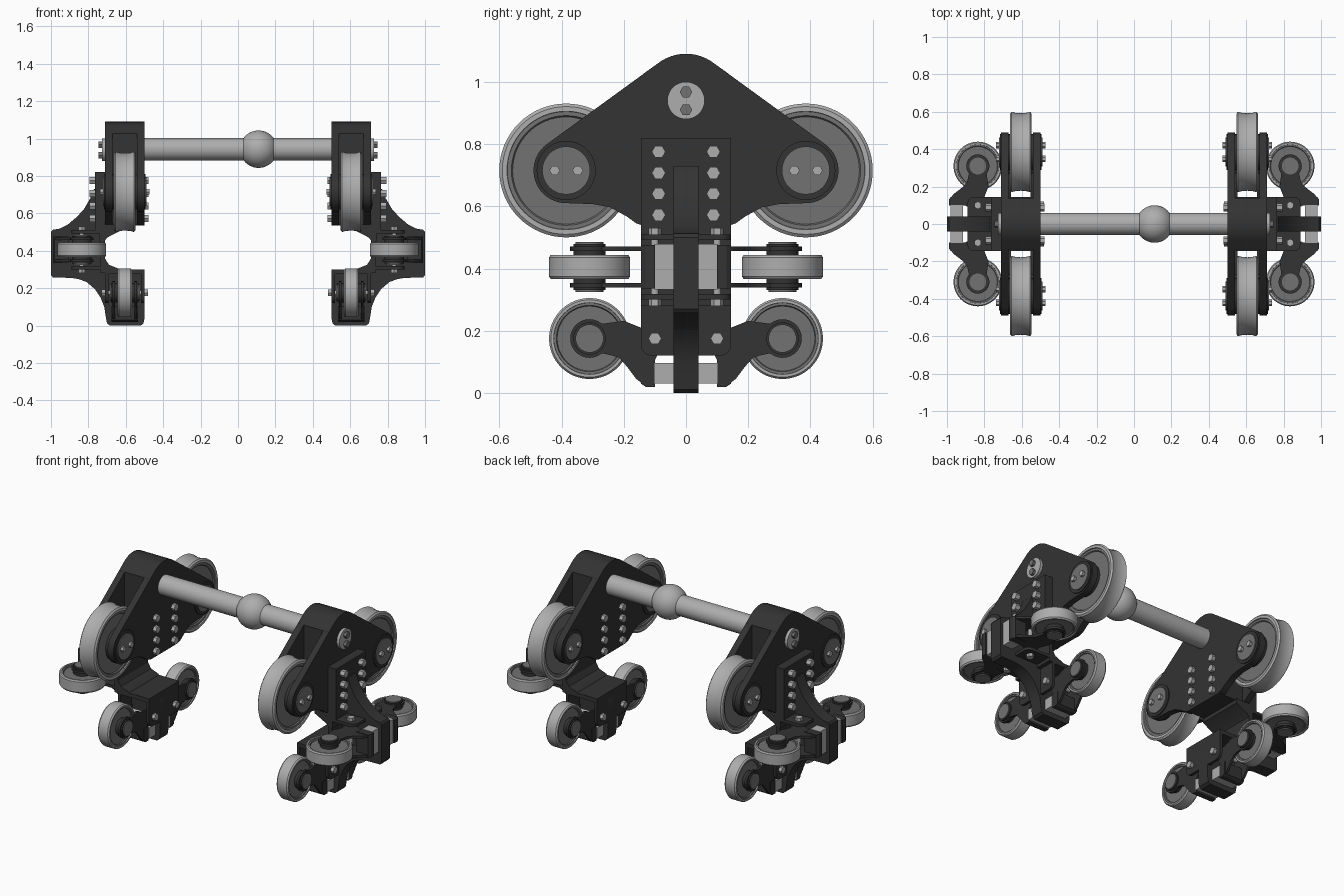
import bpy, bmesh, math
from mathutils import Vector

if "Cube" in bpy.data.objects:
    bpy.data.objects.remove(bpy.data.objects["Cube"])

COLOURS = [("black_steel", 0.033), ("mid_grey", 0.17), ("light_metal", 0.42)]
BLACK, MID, LIGHT = 0, 1, 2
mats = []
for n, c in COLOURS:
    m = bpy.data.materials.new(n)
    m.diffuse_color = (c, c, c, 1)
    m.use_nodes = True
    m.node_tree.nodes["Principled BSDF"].inputs["Base Color"].default_value = m.diffuse_color
    mats.append(m)

parts = {}


def bm_for(name):
    return parts.setdefault(name, bmesh.new())


def loft(name, rings, mat, caps=True):
    """Join rings of 3D points; mat is one index or one per band."""
    bm = bm_for(name)
    vs = [[bm.verts.new(p) for p in r] for r in rings]
    n = len(rings[0])
    for k in range(len(vs) - 1):
        for i in range(n):
            j = (i + 1) % n
            f = bm.faces.new((vs[k][i], vs[k][j], vs[k + 1][j], vs[k + 1][i]))
            f.material_index = mat[k] if isinstance(mat, list) else mat
    if caps:
        for r, e in ((vs[0], 0), (vs[-1], -1)):
            bm.faces.new(r).material_index = mat[e] if isinstance(mat, list) else mat


def prism(name, pts, f, a, b, mat=BLACK):
    """Extrude a (u, v) outline from w=a to w=b through the frame f."""
    loft(name, [[f(u, v, w) for u, v in pts] for w in (a, b)], mat)


def lathe(name, f, u, v, prof, mat, n=48):
    """Turn a (w, r) profile round the w axis at (u, v)."""
    ang = [2 * math.pi * i / n for i in range(n)]
    loft(name, [[f(u + r * math.cos(t), v + r * math.sin(t), w) for t in ang]
                for w, r in prof], mat)


def cyl(name, f, u, v, r, a, b, mat, n=32):
    lathe(name, f, u, v, [(a, r), (b, r)], mat, n)


def rect(u0, u1, v0, v1):
    return [(u0, v0), (u1, v0), (u1, v1), (u0, v1)]


def arc(cx, cy, r, a0, a1, n):
    return [(cx + r * math.cos(math.radians(a0 + (a1 - a0) * i / n)),
             cy + r * math.sin(math.radians(a0 + (a1 - a0) * i / n))) for i in range(n + 1)]


def wheel(name, f, u, v, R, h, dip):
    """Wheel with a light tyre and recessed grey side discs."""
    side = [(-h + .012, .02), (-h + .012, R * .8), (-h + .006, R * .82), (-h + .006, R * .88),
            (-h, R * .885), (-h, R * .955), (-h + .008, R)]
    mid = [(-h * .5, R - dip * .75), (0, R - dip), (h * .5, R - dip * .75)]
    prof = side + mid + [(-w, r) for w, r in reversed(side)]
    m = [MID] * 3 + [LIGHT] * 10 + [MID] * 3
    lathe(name, f, u, v, prof, m, 64)


# Main plate outline in (y, z)
half = arc(0, .943, .147, 90, 54, 8) + arc(.385, .715, .105, 54, -90, 20) + \
    [(.30, .607), (.245, .597), (.19, .567), (.16, .545), (.13, .535)]
plate = half + [(-y, z) for y, z in reversed(half[1:])]
top = arc(0, .943, .147, 126, 54, 14)
web = top + [(.135, 1.027), (.135, .535), (-.135, .535), (-.135, 1.027)]

# C-shaped rib outline in (x, z)
rib = [(.72, .73), (.77, .73), (.79, .68), (.825, .62), (.866, .577), (.91, .54), (.955, .518),
       (.99, .512), (1, .50), (1, .27), (.99, .257), (.893, .255), (.85, .248), (.81, .233),
       (.765, .195), (.735, .15), (.715, .10), (.706, .04), (.70, .012), (.685, 0), (.52, 0),
       (.505, .012), (.50, .04), (.50, .26), (.52, .295), (.72, .30)]

# Sprung arm outline: (u along y, v toward the buffer side)
arm = arc(.31, 0, .062, 130, -130, 20) + \
    [(.25, -.05), (.20, -.057), (.145, -.035), (.08, -.03), (.08, .03), (.10, .07), (.10, .155),
     (.13, .152), (.16, .13), (.19, .09), (.215, .062), (.235, .055)]
housing = rect(-.145, .145, -.125, .02)[:2] + \
    arc(.11, .02, .035, 0, 90, 5) + arc(-.11, .02, .035, 90, 180, 5)

for s in (1, -1):
    side = lambda u, v, w: Vector((s * w, u, v))              # w runs along x
    across = lambda u, v, w: Vector((s * u, w, v))            # w runs along y
    guide = lambda u, v, w: Vector((s * (.835 + v), u, .405 + w))
    under = lambda u, v, w: Vector((s * (.605 + w), u, .175 - v))

    # Bogie frame with two cheek plates and a solid centre
    prism("bogie_frame", plate, side, .50, .54)
    prism("bogie_frame", plate, side, .672, .71)
    prism("bogie_frame", web, side, .51, .70)

    # Main axle end cap
    cyl("axle_end_cap", side, 0, .94, .06, .70, .728, LIGHT)
    for z in (.91, .967):
        cyl("axle_cap_bolts", side, 0, z, .02, .72, .745, MID, 6)

    # Running wheels, hubs and hub bolts
    for y in (.385, -.385):
        wheel("running_wheel", lambda u, v, w: side(u, v, w + .605), y, .715, .215, .057, .008)
        cyl("wheel_hub_boss", side, y, .715, .095, .494, .716, BLACK, 40)
        cyl("wheel_hub_cap", side, y, .715, .077, .488, .722, MID, 40)
        for d in (.037, -.037):
            cyl("hub_bolts", side, y + d, .715, .017, .472, .738, LIGHT, 6)

    # Bracket plate and its bolts through the frame
    prism("bracket_plate", rect(-.145, .145, .50, .82), side, .705, .765)
    for y in (.088, -.088):
        for z in (.775, .707, .64, .572):
            cyl("bracket_bolts", side, y, z, .022, .478, .795, LIGHT, 6)

    # Curved rib and the sheet bends joining the housings
    prism("bracket_rib", rib, across, -.04, .04)
    prism("bracket_bends", [(.62, .54), (.62, .512), (.70, .47), (.715, .45), (.74, .45), (.74, .54)],
          across, -.145, .145)
    prism("bracket_bends", [(.62, .28), (.64, .305), (.69, .325), (.712, .36), (.735, .36), (.735, .28)],
          across, -.145, .145)

    # Guide wheel (level) and underside wheel (upright) units share one design
    for f, nm in ((guide, "guide"), (under, "underside")):
        for w in (.105, -.105):
            prism(nm + "_housing", housing, f, w, w * .83)
        prism(nm + "_housing", rect(-.145, .145, -.125, -.10), f, -.10, .10)
        for k in (1, -1):
            g = lambda u, v, w: f(k * u, v, w)
            wheel(nm + "_wheel", g, .31, 0, .13, .039, 0)
            for w in (1, -1):
                prism(nm + "_arm", arm, g, w * .052, w * .066)
                cyl(nm + "_arm", g, .31, 0, .052, w * .03, w * .074, BLACK)
                cyl(nm + "_hub_cap", g, .31, 0, .045, w * .07, w * .08, MID)
                cyl(nm + "_pivot_bolt", g, .1, 0, .021, w * .10, w * .125, LIGHT, 6)
            cyl(nm + "_pivot_bolt", g, .1, 0, .012, -.11, .11, LIGHT, 16)
            prism(nm + "_arm", [(.10, .07), (.145, .07), (.145, .145), (.13, .155), (.10, .155)],
                  g, -.07, .07)
            prism(nm + "_buffer", rect(.035, .102, .078, .145), g, -.073, .073, LIGHT)

# Cross axle and ball joint
axis = lambda u, v, w: Vector((w, u, v))
cyl("cross_axle", axis, 0, .943, .06, -.69, .69, LIGHT, 40)
ball = [(.11 + .1 * math.cos(math.pi * i / 24), .1 * math.sin(math.pi * i / 24)) for i in range(1, 24)]
lathe("ball_joint", axis, 0, .943, ball, LIGHT, 40)

# Turn the collected geometry into objects
for name, bm in parts.items():
    bmesh.ops.recalc_face_normals(bm, faces=bm.faces)
    me = bpy.data.meshes.new(name)
    bm.to_mesh(me)
    bm.free()
    for m in mats:
        me.materials.append(m)
    ob = bpy.data.objects.new(name, me)
    bpy.context.collection.objects.link(ob)
    ob.select_set(True)
    bpy.context.view_layer.objects.active = ob
bpy.ops.object.shade_smooth_by_angle(angle=math.radians(32))
